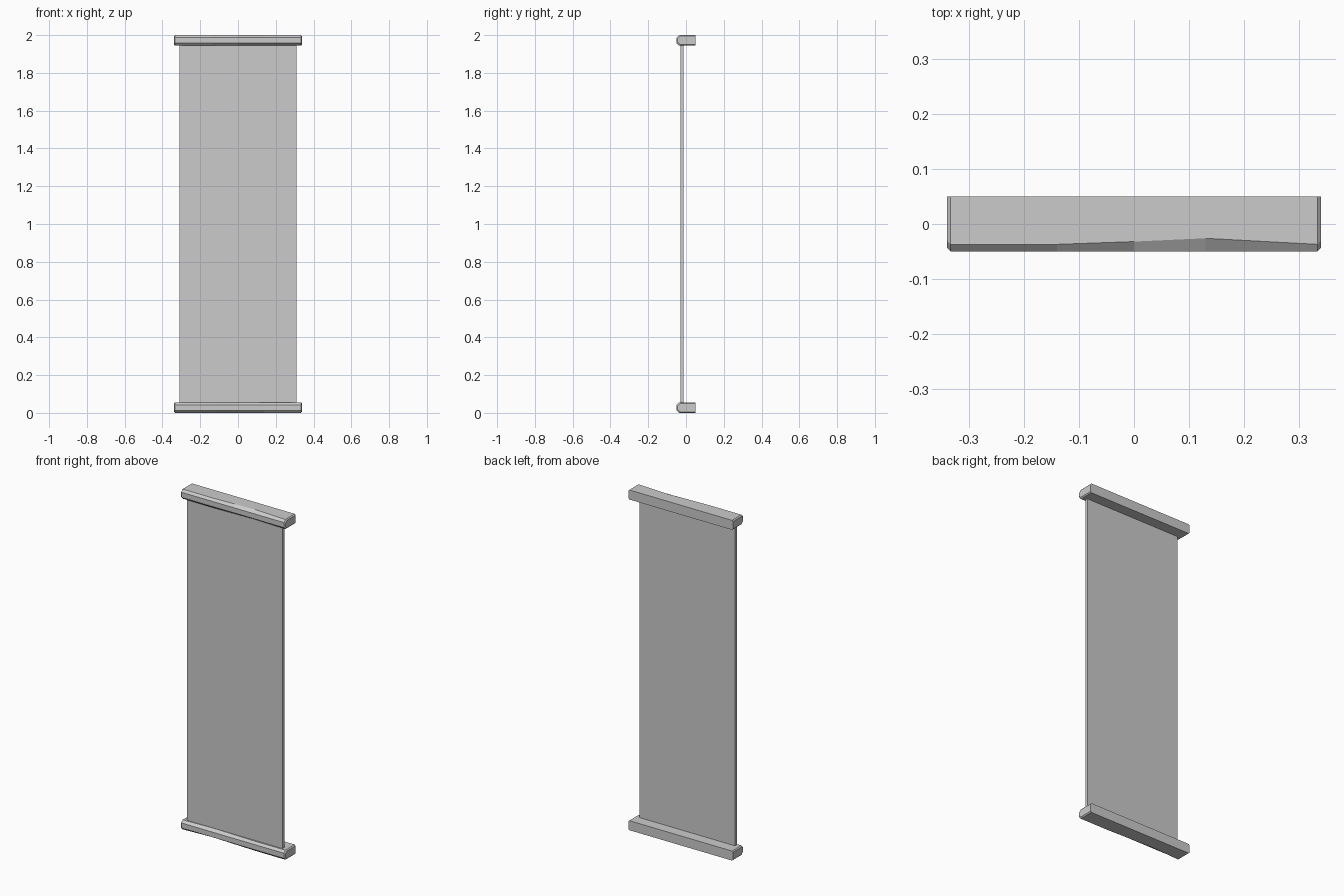
import bpy, bmesh
from math import pi
from mathutils import Matrix

cube = bpy.data.objects.get("Cube")
if cube:
    bpy.data.objects.remove(cube, do_unlink=True)

grey = bpy.data.materials.new("plain grey")
grey.use_nodes = True
grey.diffuse_color = (0.6, 0.6, 0.6, 1)
grey.node_tree.nodes["Principled BSDF"].inputs["Base Color"].default_value = (0.6, 0.6, 0.6, 1)

HALF_W, DEPTH, RAIL_H, HEIGHT = 0.34, 0.05, 0.056, 2.0


def add_object(name, bm):
    bmesh.ops.recalc_face_normals(bm, faces=bm.faces)
    mesh = bpy.data.meshes.new(name)
    bm.to_mesh(mesh)
    bm.free()
    mesh.materials.append(grey)
    obj = bpy.data.objects.new(name, mesh)
    bpy.context.collection.objects.link(obj)
    return obj


def rail(name, z, flip):
    """Bar with square back, worn chamfers along the front and narrowed ends."""
    # x, upper chamfer, lower chamfer, end inset
    stations = [(-HALF_W, 0.013, 0.013, 0.006), (-HALF_W + 0.006, 0.013, 0.013, 0),
                (-0.14, 0.013, 0.012, 0), (0.0, 0.018, 0.016, 0), (0.13, 0.024, 0.02, 0),
                (HALF_W - 0.006, 0.013, 0.013, 0), (HALF_W, 0.013, 0.013, 0.006)]
    bm = bmesh.new()
    rings = []
    for x, up, low, inset in stations:
        top = RAIL_H / 2 - inset
        front = -DEPTH + inset
        section = [(DEPTH, top), (front + up, top), (front, top - 0.013),
                   (front, 0.013 - top), (front + low, -top), (DEPTH, -top)]
        rings.append([bm.verts.new((x, y, h)) for y, h in section])
    for a, b in zip(rings, rings[1:]):
        for i in range(len(a)):
            j = (i + 1) % len(a)
            bm.faces.new((a[i], a[j], b[j], b[i]))
    bm.faces.new(rings[0])
    bm.faces.new(rings[-1])
    # The lower bar is the upper one turned over
    if flip:
        bmesh.ops.rotate(bm, verts=bm.verts, matrix=Matrix.Rotation(pi, 3, "Y"))
    bmesh.ops.translate(bm, verts=bm.verts, vec=(0, 0, z))
    return add_object(name, bm)


rail("top_rail", HEIGHT - RAIL_H / 2, False)
rail("bottom_rail", RAIL_H / 2, True)

# Thin sheet held between the rails
bm = bmesh.new()
bmesh.ops.create_cube(bm, size=1)
bmesh.ops.scale(bm, verts=bm.verts, vec=(0.62, 0.016, HEIGHT - RAIL_H))
bmesh.ops.translate(bm, verts=bm.verts, vec=(0, -0.021, HEIGHT / 2))
add_object("hanging_panel", bm)
